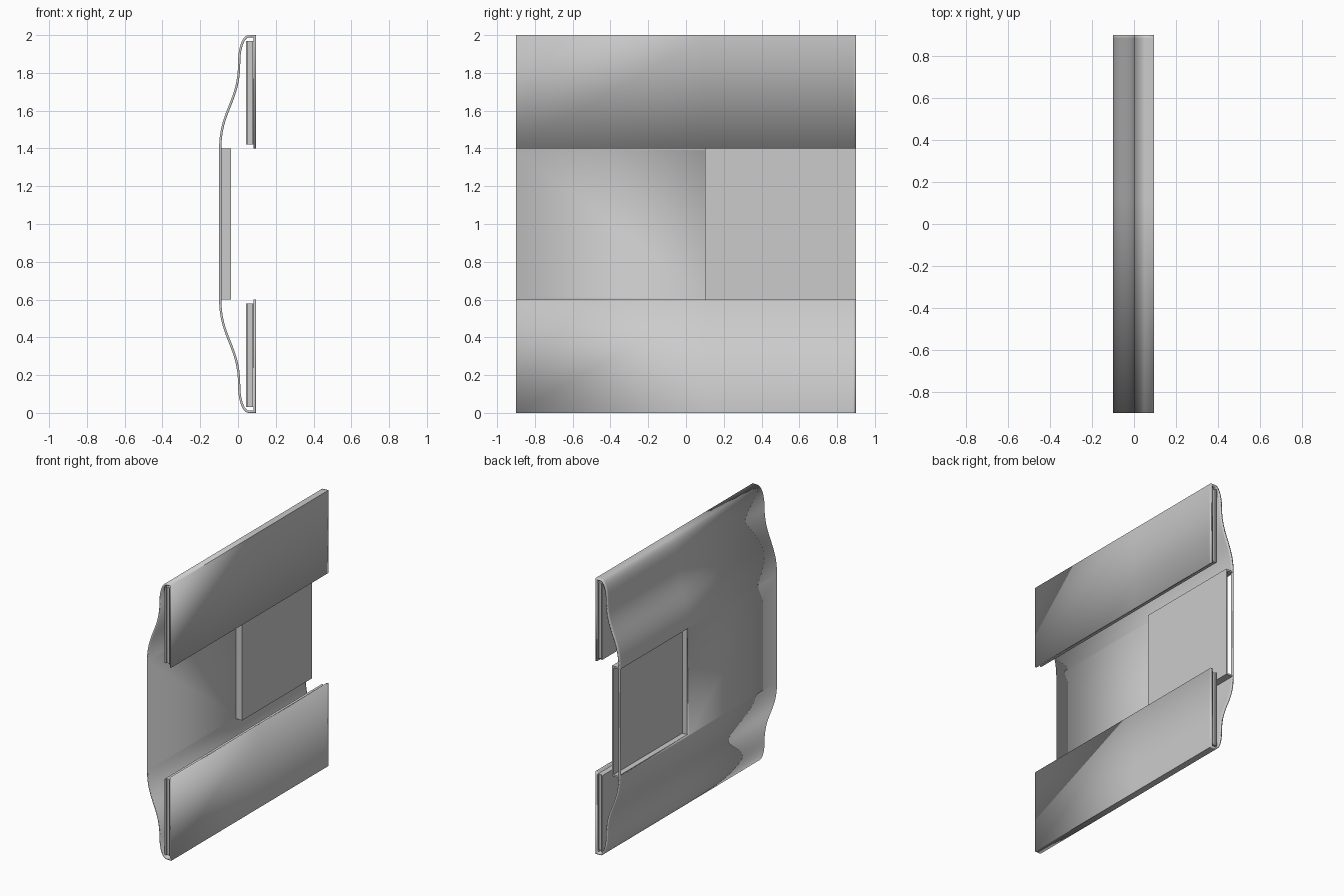
import bpy, bmesh
from mathutils import Vector
from mathutils.geometry import interpolate_bezier

if "Cube" in bpy.data.objects:
    bpy.data.objects.remove(bpy.data.objects["Cube"])

THICK = 0.012
HALF = 0.9

grey = bpy.data.materials.new("plain grey")
grey.use_nodes = True
grey.diffuse_color = (0.6, 0.6, 0.6, 1)
grey.node_tree.nodes["Principled BSDF"].inputs["Base Color"].default_value = (0.6, 0.6, 0.6, 1)


def finish(bm, name, solid=True, smooth=False):
    mesh = bpy.data.meshes.new(name)
    bm.to_mesh(mesh)
    bm.free()
    mesh.materials.append(grey)
    obj = bpy.data.objects.new(name, mesh)
    bpy.context.collection.objects.link(obj)
    if solid:
        mod = obj.modifiers.new("Thickness", "SOLIDIFY")
        mod.thickness = THICK
        mod.offset = -1
        mod.use_even_offset = True
    if smooth:
        bpy.ops.object.select_all(action="DESELECT")
        obj.select_set(True)
        bpy.context.view_layer.objects.active = obj
        bpy.ops.object.shade_smooth_by_angle()
    return obj


def box(lo, hi):
    bm = bmesh.new()
    bmesh.ops.create_cube(bm, size=1)
    for v in bm.verts:
        v.co = [(a + b) / 2 + c * (b - a) for a, b, c in zip(lo, hi, v.co)]
    return bm


def curve(points, steps):
    return [p.to_2d() for p in interpolate_bezier(*[Vector((x, z, 0)) for x, z in points], steps)]


# Upper half of the sheet profile: flap, rounded fold, then the S-shaped back
upper = [Vector((0.095, 1.4)), Vector((0.095, 2.0))]
upper += curve([(0.058, 2.0), (0.025, 2.0), (0.0, 1.94), (0.0, 1.85)], 12)
upper += curve([(0.0, 1.85), (0.0, 1.65), (-0.1, 1.6), (-0.1, 1.4)], 18)[1:]
upper.append(Vector((-0.1, 1.4 - THICK)))
path = upper + [Vector((p.x, 2 - p.y)) for p in reversed(upper)]

# Folded sheet with a rectangular opening for the tray
bm = bmesh.new()
columns = [-HALF, 0.1 + THICK, HALF - 0.015, HALF]
rows = [[bm.verts.new((p.x, y, p.y)) for y in columns] for p in path]
opening_row = len(upper) - 1
for i, (a, b) in enumerate(zip(rows, rows[1:])):
    for j in range(len(columns) - 1):
        if not (i == opening_row and j == 1):
            bm.faces.new((a[j], a[j + 1], b[j + 1], b[j]))
finish(bm, "folded_sheet", smooth=True)

# Recessed tray, open on the back and at the end
bm = box((-0.1 + THICK, 0.1, 0.6), (-0.037, HALF, 1.4))
bm.normal_update()
bmesh.ops.delete(bm, geom=[f for f in bm.faces if f.normal.x < -0.5 or f.normal.y > 0.5],
                 context="FACES")
finish(bm, "recessed_tray")

# Layered strips behind each flap
for side, z0, z1 in (("upper", 1.42, 1.97), ("lower", 0.03, 0.58)):
    finish(box((0.042, -HALF, z0), (0.052, HALF, z1)), side + "_inner_strip", solid=False)
    finish(box((0.052, -HALF + 0.01, z0), (0.075, HALF - 0.01, z1)), side + "_core", solid=False)
    finish(box((0.075, -HALF, z0), (0.082, HALF, z1)), side + "_outer_strip", solid=False)
